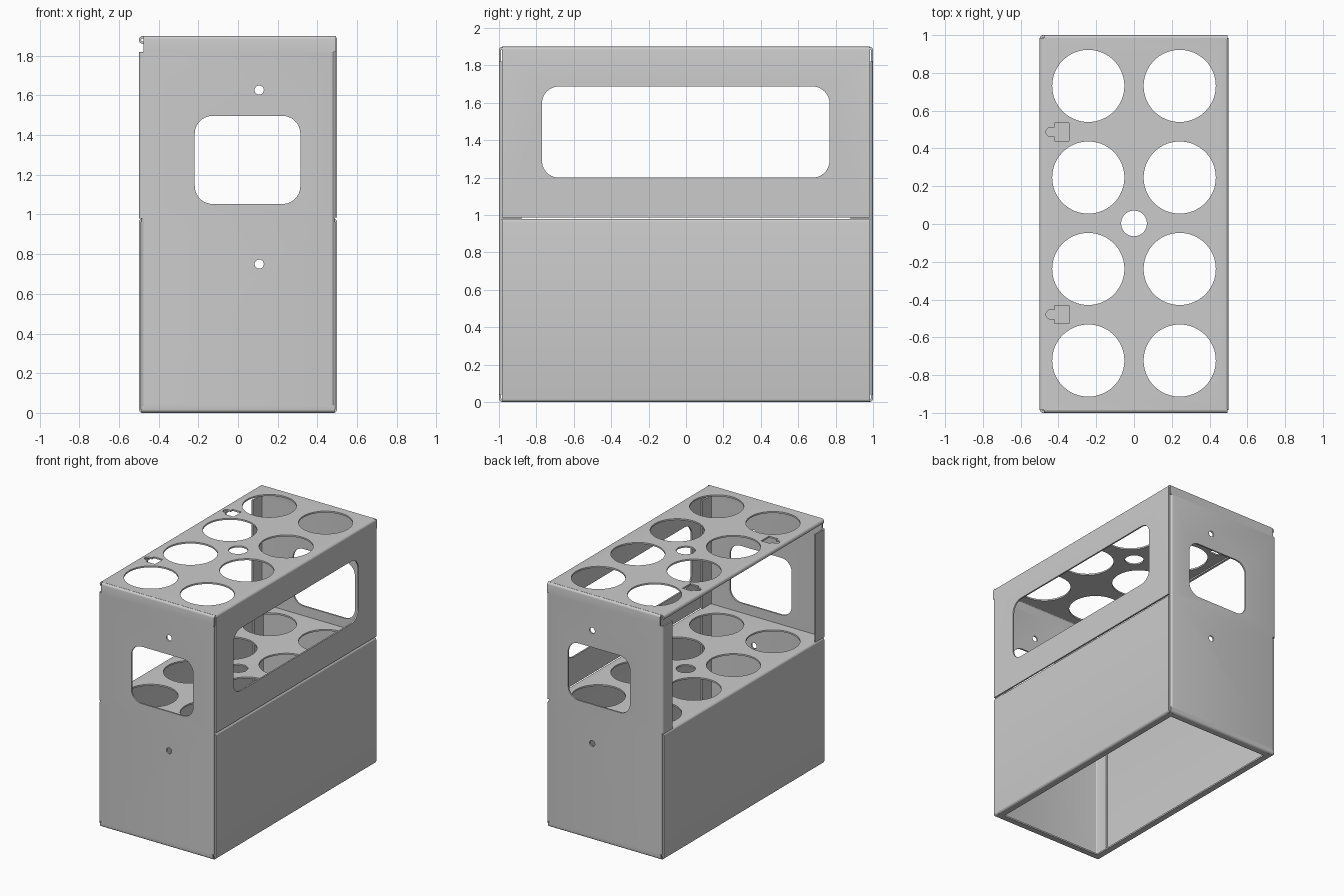
import bpy, bmesh
from math import cos, sin, pi, radians
from mathutils import Vector

if "Cube" in bpy.data.objects:
    bpy.data.objects.remove(bpy.data.objects["Cube"])

T, R = 0.012, 0.02          # sheet thickness, outer bend radius


def place(axis, p, s):
    return {'X': (s, p[0], p[1]), 'Y': (p[0], s, p[1]), 'Z': (p[0], p[1], s)}[axis]


def to_object(name, bm):
    bmesh.ops.recalc_face_normals(bm, faces=bm.faces)
    me = bpy.data.meshes.new(name)
    bm.to_mesh(me)
    bm.free()
    ob = bpy.data.objects.new(name, me)
    bpy.context.collection.objects.link(ob)
    return ob


def bent_sheet(name, path, axis, lo, hi):
    """Sheet metal strip: counterclockwise path, rounded bends, thickness to the left."""
    pts = [Vector(p) for p in path]
    pairs = []
    for i, p in enumerate(pts):
        if 0 < i < len(pts) - 1:
            d0, d1 = (p - pts[i - 1]).normalized(), (pts[i + 1] - p).normalized()
            c = p - d0 * R + d1 * R
            for k in range(5):
                a = k / 4 * pi / 2
                n = -d1 * cos(a) + d0 * sin(a)
                pairs.append((c + n * R, c + n * (R - T)))
        else:
            d = (pts[1] - p if i == 0 else p - pts[i - 1]).normalized()
            pairs.append((p, p + Vector((-d.y, d.x)) * T))
    bm = bmesh.new()
    rings = [[bm.verts.new(place(axis, q, s)) for q, s in
              ((o, lo), (n, lo), (n, hi), (o, hi))] for o, n in pairs]
    for a, b in zip(rings, rings[1:]):
        for j in range(4):
            k = (j + 1) % 4
            bm.faces.new((a[j], a[k], b[k], b[j]))
    bm.faces.new(rings[0])
    bm.faces.new(rings[-1])
    return to_object(name, bm)


def circle(x, y, r, n=64):
    return [(x + r * cos(2 * pi * i / n), y + r * sin(2 * pi * i / n)) for i in range(n)]


def rounded_rect(x0, x1, y0, y1, r):
    out = []
    for q, (cx, cy) in enumerate(((x1 - r, y1 - r), (x0 + r, y1 - r),
                                  (x0 + r, y0 + r), (x1 - r, y0 + r))):
        for k in range(11):
            a = (q + k / 10) * pi / 2
            out.append((cx + r * cos(a), cy + r * sin(a)))
    return out


def key_slot(y):
    arc = [(-0.441 + 0.025 * cos(a), y + 0.025 * sin(a))
           for a in (pi / 2 + pi * k / 10 for k in range(11))]
    return ([(-0.345, y - 0.048), (-0.345, y + 0.048), (-0.422, y + 0.048),
             (-0.422, y + 0.025)] + arc + [(-0.422, y - 0.025), (-0.422, y - 0.048)])


def punch(ob, outlines, axis, lo, hi):
    bm = bmesh.new()
    for pts in outlines:
        a, b = ([bm.verts.new(place(axis, p, s)) for p in pts] for s in (lo, hi))
        bm.faces.new(a)
        bm.faces.new(b)
        for i in range(len(a)):
            j = (i + 1) % len(a)
            bm.faces.new((a[i], a[j], b[j], b[i]))
    cutter = to_object("punch_cutter", bm)
    cutter.hide_render = True
    m = ob.modifiers.new("punch", 'BOOLEAN')
    m.object, m.operation, m.solver = cutter, 'DIFFERENCE', 'EXACT'
    finish(ob)
    bpy.data.objects.remove(cutter)


def finish(ob):
    """Bake the modifier stack into the mesh."""
    deps = bpy.context.evaluated_depsgraph_get()
    me = bpy.data.meshes.new_from_object(ob.evaluated_get(deps))
    ob.modifiers.clear()
    ob.data = me


# Bottle openings shared by the top and the shelf
openings = [circle(sx * 0.242, 0.004 + y, 0.191)
            for sx in (-1, 1) for y in (-0.727, -0.242, 0.242, 0.727)]
openings.append(circle(0, 0.003, 0.068))

# Top cover with right upper wall and hemmed left lip
top_cover = bent_sheet("top_cover", [(0.5, 0.986), (0.5, 1.9), (-0.5, 1.9),
                                     (-0.5, 1.86), (-0.47, 1.86)], 'Y', -0.985, 0.985)
punch(top_cover, openings + [key_slot(0.487), key_slot(-0.479)], 'Z', 1.88, 1.95)
punch(top_cover, [rounded_rect(-0.77, 0.767, 1.2, 1.687, 0.09)], 'X', 0.4, 0.6)

# Shelf with both lower walls and bottom lips
shelf = bent_sheet("shelf_and_lower_walls", [(0.44, 0), (0.5, 0), (0.5, 0.98), (-0.5, 0.98),
                                             (-0.5, 0), (-0.44, 0)], 'Y', -0.985, 0.985)
punch(shelf, openings, 'Z', 0.9, 1.05)

# End panels: flanged lower and upper sections, top bend, bottom lip
lower = bent_sheet("end_panel_lower", [(-0.487, -0.88), (-0.487, -1), (0.487, -1),
                                       (0.487, -0.88)], 'Z', 0.04, 0.98)
punch(lower, [circle(0.107, 0.75, 0.023, 32)], 'Y', -1.1, -0.95)
upper = bent_sheet("end_panel_upper", [(-0.5, -0.88), (-0.5, -1), (0.487, -1),
                                       (0.487, -0.88)], 'Z', 0.98, 1.82)
punch(upper, [circle(0.107, 1.627, 0.023, 32),
              rounded_rect(-0.218, 0.314, 1.053, 1.497, 0.09)], 'Y', -1.1, -0.95)
top_bend = bent_sheet("end_panel_top_bend", [(-0.98, 1.9), (-1, 1.9), (-1, 1.82)],
                      'X', -0.477, 0.495)
bottom_lip = bent_sheet("end_panel_bottom_lip", [(-1, 0.04), (-1, 0), (-0.94, 0)],
                        'X', -0.487, 0.487)
for ob in (lower, upper, top_bend, bottom_lip):
    m = ob.modifiers.new("opposite_end", 'MIRROR')
    m.use_axis = (False, True, False)
    m.use_mirror_merge = False
    finish(ob)

# Smooth hole rims, crisp sheet edges
for ob in bpy.context.scene.objects:
    ob.select_set(True)
    bpy.context.view_layer.objects.active = ob
bpy.ops.object.shade_smooth_by_angle(angle=radians(15))
